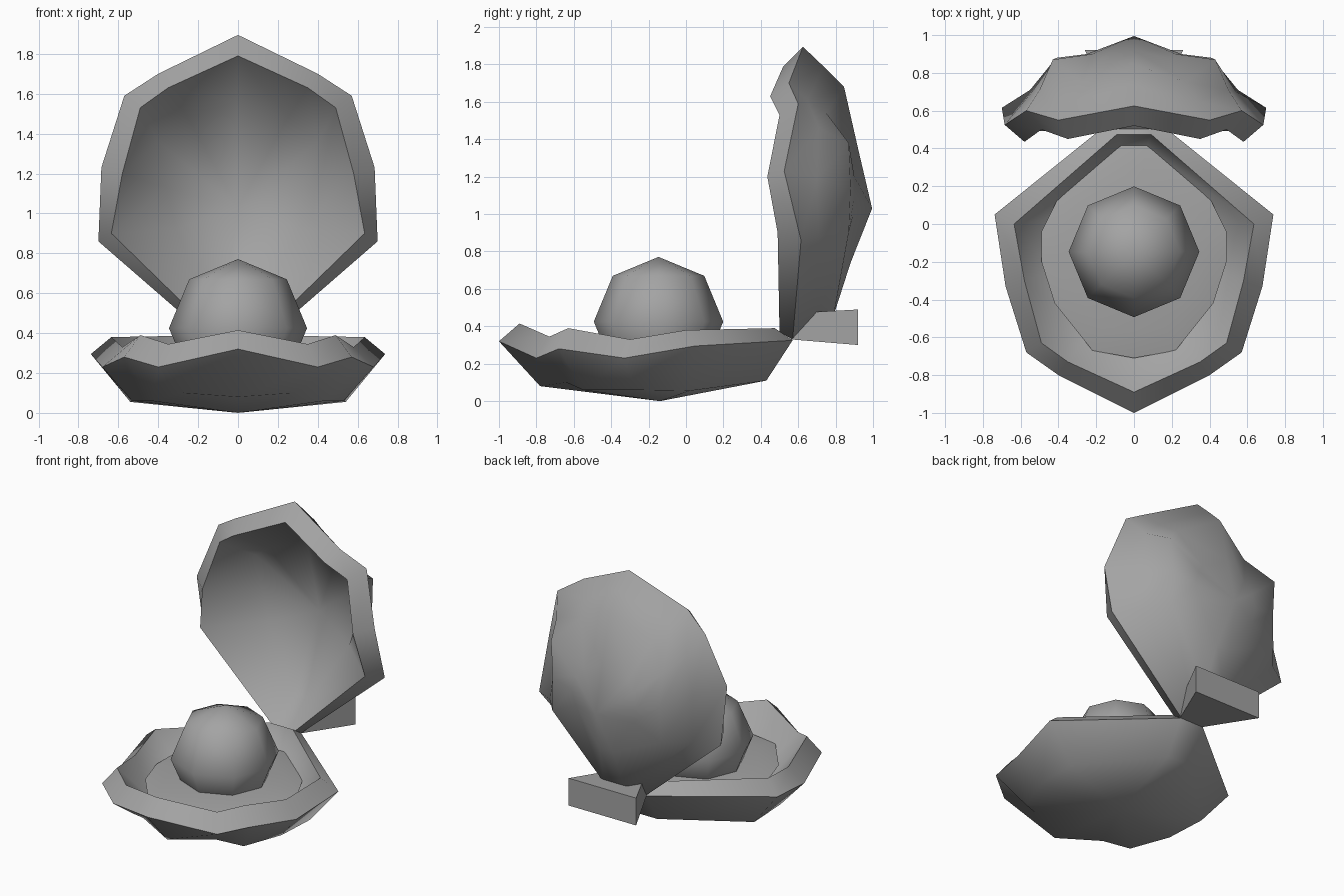
import bpy, bmesh, math

grey = bpy.data.materials.new("mid_grey")
grey.diffuse_color = (0.37, 0.37, 0.37, 1)


def finish(name, bm, angle=180):
    bmesh.ops.recalc_face_normals(bm, faces=bm.faces)
    me = bpy.data.meshes.new(name)
    bm.to_mesh(me)
    bm.free()
    me.materials.append(grey)
    ob = bpy.data.objects.new(name, me)
    bpy.context.collection.objects.link(ob)
    bpy.ops.object.select_all(action='DESELECT')
    ob.select_set(True)
    bpy.context.view_layer.objects.active = ob
    if angle < 180:
        bpy.ops.object.shade_smooth_by_angle(angle=math.radians(angle))
    return ob


def loft(name, start, rings, end, sharp=()):
    """Half rings (first point on x = 0) are mirrored, bridged and fanned to two poles.
    Rings whose index is in sharp keep a hard edge, everything else is smooth."""
    bm = bmesh.new()
    loops = []
    for half in rings:
        full = half + [(-x, y, z) for x, y, z in reversed(half[1:])]
        loops.append([bm.verts.new(p) for p in full])
    n = len(loops[0])
    for a, b in zip(loops, loops[1:]):
        for i in range(n):
            j = (i + 1) % n
            bm.faces.new((a[i], a[j], b[j], b[i]))
    for pole, loop in ((start, loops[0]), (end, loops[-1])):
        v = bm.verts.new(pole)
        for i in range(n):
            bm.faces.new((v, loop[i], loop[(i + 1) % n]))
    for f in bm.faces:
        f.smooth = True
    for k in sharp:
        for i in range(n):
            bm.edges.get((loops[k][i], loops[k][(i + 1) % n])).smooth = False
    return finish(name, bm)


# Lower shell: outer bowl, wavy outer rim, wavy inner rim, cavity
loft("lower_shell", (0, -0.14, 0.0), [
    [(0, -0.78, 0.08), (0.28, -0.64, 0.10), (0.43, -0.55, 0.06),
     (0.53, -0.28, 0.06), (0.54, 0.02, 0.055), (0.08, 0.43, 0.11)],
    [(0, -1.0, 0.32), (0.40, -0.80, 0.23), (0.57, -0.68, 0.28),
     (0.68, -0.33, 0.23), (0.738, 0.05, 0.295), (0.09, 0.57, 0.325)],
    [(0, -0.89, 0.415), (0.35, -0.73, 0.345), (0.49, -0.63, 0.39),
     (0.58, -0.30, 0.33), (0.635, 0.0, 0.38), (0.09, 0.475, 0.39)],
    [(0, -0.66, 0.18), (0.24, -0.58, 0.17), (0.36, -0.46, 0.16),
     (0.43, -0.25, 0.15), (0.48, 0.02, 0.18), (0.07, 0.41, 0.24)],
], (0, -0.14, 0.09), sharp=(1, 2))

# Upper shell: stands open behind the hinge, with a ridged and fluted back
loft("upper_shell", (0, 0.995, 1.03), [
    [(0, 0.92, 1.35), (0.17, 0.88, 1.27), (0.22, 0.90, 1.2),
     (0.25, 0.90, 1.1), (0.22, 0.895, 1.0), (0.05, 0.88, 0.74)],
    [(0, 0.845, 1.68), (0.28, 0.75, 1.54), (0.43, 0.87, 1.38),
     (0.41, 0.88, 1.14), (0.42, 0.87, 0.90), (0.08, 0.79, 0.46)],
    [(0, 0.735, 1.79), (0.34, 0.65, 1.61), (0.50, 0.71, 1.46),
     (0.54, 0.70, 1.19), (0.55, 0.71, 0.88), (0.085, 0.68, 0.40)],
    [(0, 0.625, 1.895), (0.40, 0.55, 1.70), (0.57, 0.60, 1.59),
     (0.685, 0.525, 1.23), (0.70, 0.615, 0.86), (0.09, 0.57, 0.33)],
    [(0, 0.52, 1.79), (0.35, 0.45, 1.63), (0.49, 0.50, 1.53),
     (0.58, 0.435, 1.20), (0.635, 0.49, 0.90), (0.09, 0.50, 0.37)],
    [(0, 0.76, 1.56), (0.25, 0.69, 1.48), (0.40, 0.77, 1.36),
     (0.36, 0.78, 1.13), (0.31, 0.78, 0.92), (0.07, 0.70, 0.52)],
], (0, 0.90, 1.03), sharp=(3, 4))

# Soft bed inside the lower shell
bed = [(0, -0.71), (0.22, -0.67), (0.42, -0.42), (0.49, -0.20), (0.49, -0.04),
       (0.38, 0.18), (0.06, 0.42)]
loft("soft_bed", (0, -0.14, 0.12), [
    [(x * 0.8, (y + 0.14) * 0.8 - 0.14, 0.15) for x, y in bed],
    [(x, y, 0.25) for x, y in bed],
    [(x * 0.75, (y + 0.14) * 0.75 - 0.14, 0.275) for x, y in bed],
], (0, -0.14, 0.275), sharp=(1,))

# Low-poly pearl
bm = bmesh.new()
bmesh.ops.create_uvsphere(bm, u_segments=8, v_segments=4, radius=0.346)
pearl = finish("pearl", bm, 80)
pearl.location = (0, -0.147, 0.425)

# Hinge block: tapered side profile that widens to the back
bm = bmesh.new()
profile = [(0.56, 0.33, 0.09), (0.66, 0.475, 0.13), (0.92, 0.49, 0.26), (0.92, 0.30, 0.26)]
left = [bm.verts.new((-w, y, z)) for y, z, w in profile]
right = [bm.verts.new((w, y, z)) for y, z, w in profile]
bm.faces.new(left)
bm.faces.new(right)
for i in range(4):
    j = (i + 1) % 4
    bm.faces.new((left[i], left[j], right[j], right[i]))
finish("hinge_block", bm, 20)
